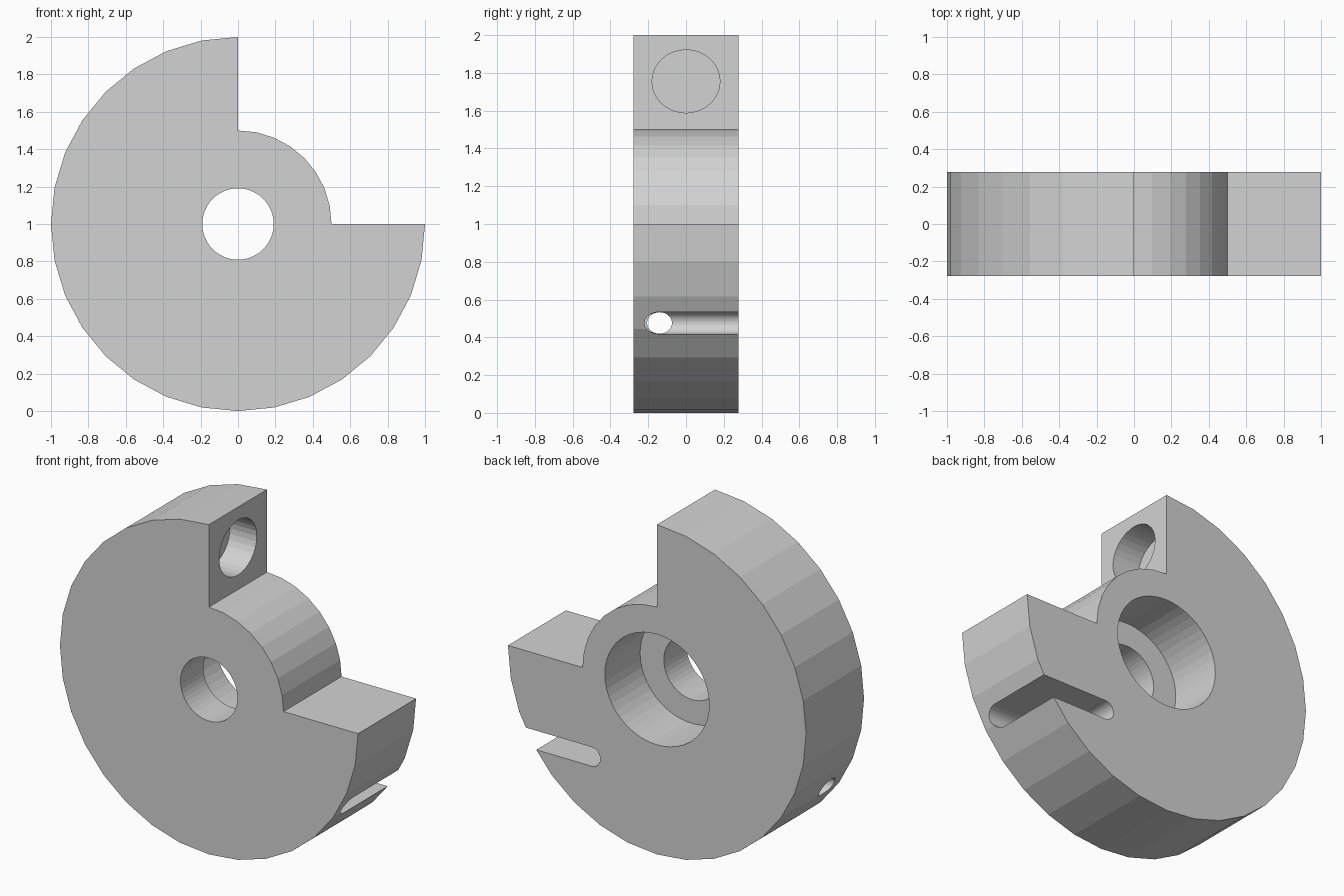
import bpy, bmesh, math

if "Cube" in bpy.data.objects:
    bpy.data.objects.remove(bpy.data.objects["Cube"])

HALF = 0.278      # half thickness of the disc
CZ = 1.0          # height of the disc axis


def prism(name, outline, axis, start, end):
    """Extrude a 2D outline (u, z) along the x or y axis."""
    def place(t, u, z):
        return (t, u, z) if axis == 'x' else (u, t, z)
    bm = bmesh.new()
    face = bm.faces.new([bm.verts.new(place(start, u, z)) for u, z in outline])
    ext = bmesh.ops.extrude_face_region(bm, geom=[face])
    shift = place(end - start, 0, 0)
    bmesh.ops.translate(bm, vec=shift,
                        verts=[g for g in ext['geom'] if isinstance(g, bmesh.types.BMVert)])
    bmesh.ops.recalc_face_normals(bm, faces=bm.faces[:])
    mesh = bpy.data.meshes.new(name)
    bm.to_mesh(mesh)
    bm.free()
    obj = bpy.data.objects.new(name, mesh)
    bpy.context.collection.objects.link(obj)
    return obj


def arc(u, z, ru, rz, a0, a1, steps):
    """Points on an elliptical arc, angles in degrees, both ends included."""
    angles = [math.radians(a0 + (a1 - a0) * i / steps) for i in range(steps + 1)]
    return [(u + ru * math.cos(a), z + rz * math.sin(a)) for a in angles]


def ellipse(u, z, ru, rz, steps=32):
    return arc(u, z, ru, rz, 0, 360, steps)[:-1]


def cut(target, cutter):
    mod = target.modifiers.new(cutter.name, 'BOOLEAN')
    mod.operation = 'DIFFERENCE'
    mod.solver = 'EXACT'
    mod.object = cutter
    bpy.context.view_layer.objects.active = target
    bpy.ops.object.modifier_apply(modifier=mod.name)
    bpy.data.objects.remove(cutter)


# Three-quarter disc with a smaller hub filling the open quarter
outline = arc(0, CZ, 1, 1, 90, 360, 24) + arc(0, CZ, 0.5, 0.5, 0, 90, 8)
disc = prism("notched_disc", outline, 'y', -HALF, HALF)

# Central bore, with a wider recess from the back
cut(disc, prism("bore", ellipse(0, CZ, 0.191, 0.191, 48), 'y', -0.5, 0.5))
cut(disc, prism("back_recess", ellipse(0, CZ, 0.35, 0.335, 48), 'y', -0.06, 0.5))

# Blind pocket in the upright face of the notch
cut(disc, prism("pocket", ellipse(0, 1.755, 0.18, 0.167), 'x', -0.18, 0.1))

# Slot in the lower right rim, open to the back, with rounded ends
SY, SZ, SX, SR = -0.14, 0.476, 0.438, 0.058
u_shape = arc(SY, SZ, 0.08, SR, 90, 270, 16) + [(0.5, SZ - SR), (0.5, SZ + SR)]
cut(disc, prism("slot", u_shape, 'x', SX, 1.3))
cut(disc, prism("slot_end", ellipse(SX, SZ, SR - 0.0003, SR - 0.0003), 'y', SY - 0.04, 0.5))

# Cross hole running from the slot to the left rim
cut(disc, prism("cross_hole", ellipse(SY, SZ, 0.066, SR - 0.001), 'x', -1.3, 0.6))

# Plain grey finish
grey = bpy.data.materials.new("light_grey")
grey.diffuse_color = (0.65, 0.65, 0.65, 1)
grey.use_nodes = True
grey.node_tree.nodes["Principled BSDF"].inputs["Base Color"].default_value = grey.diffuse_color
disc.data.materials.clear()
disc.data.materials.append(grey)
for poly in disc.data.polygons:
    poly.material_index = 0
